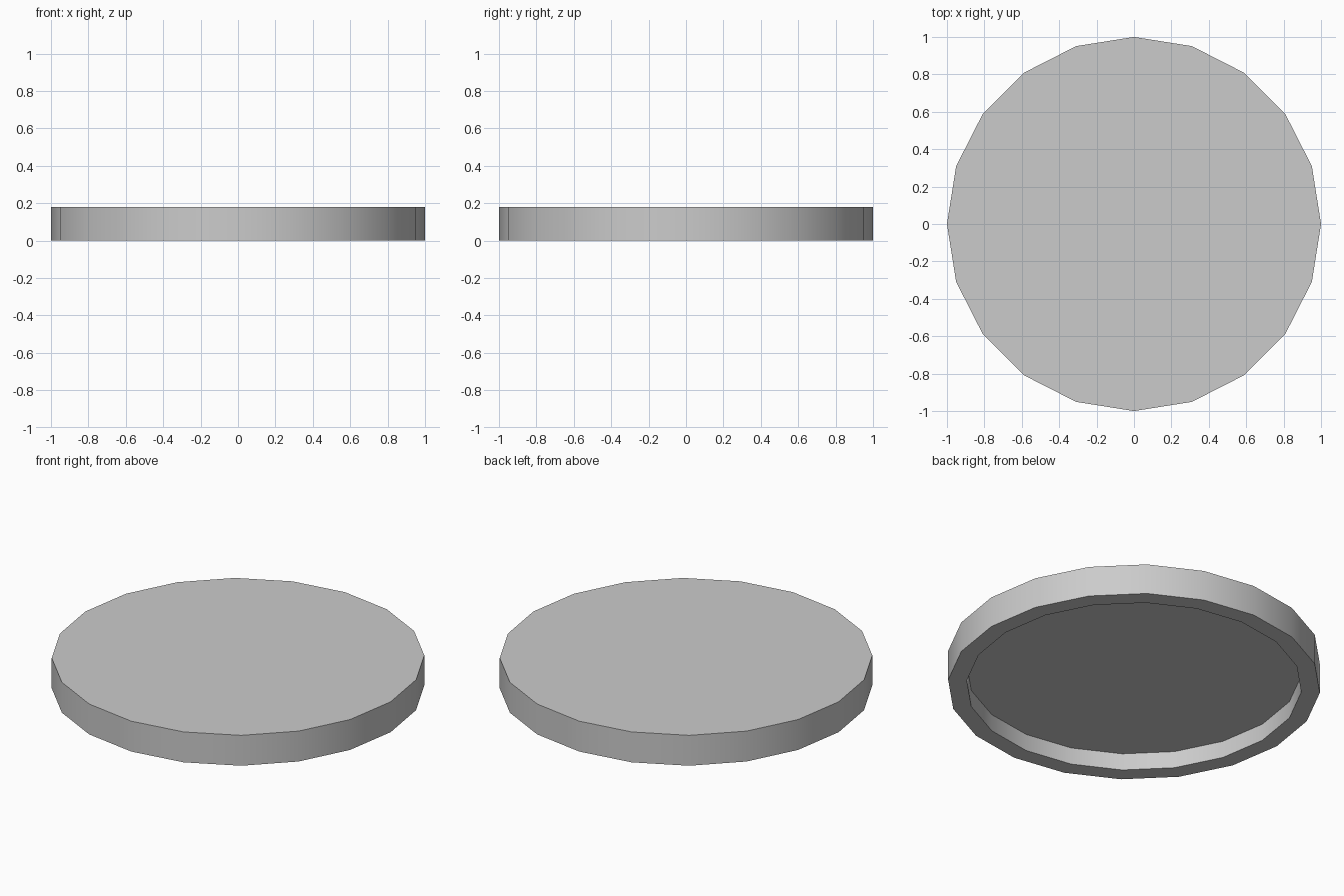
import bpy, bmesh
from math import cos, sin, radians, tau

if "Cube" in bpy.data.objects:
    bpy.data.objects.remove(bpy.data.objects["Cube"])

SIDES = 20
# Profile (radius, height) from recess ceiling, down the inner wall, round the rim, to the top
PROFILE = [(0.90, 0.10), (0.90, 0.0), (1.0, 0.0), (1.0, 0.18)]

bm = bmesh.new()
rings = [[bm.verts.new((r * cos(tau * i / SIDES), r * sin(tau * i / SIDES), z))
          for i in range(SIDES)] for r, z in PROFILE]

# Inner wall, rim and outer wall
for a, b in zip(rings, rings[1:]):
    for i in range(SIDES):
        j = (i + 1) % SIDES
        bm.faces.new((a[i], a[j], b[j], b[i]))

# Recess ceiling and top disc
bm.faces.new(rings[0])
bm.faces.new(rings[-1])
bmesh.ops.recalc_face_normals(bm, faces=bm.faces)

mesh = bpy.data.meshes.new("round_lid")
bm.to_mesh(mesh)
bm.free()
lid = bpy.data.objects.new("round_lid", mesh)
bpy.context.collection.objects.link(lid)

# Smooth walls, sharp rims
bpy.context.view_layer.objects.active = lid
lid.select_set(True)
bpy.ops.object.shade_smooth_by_angle(angle=radians(30))
